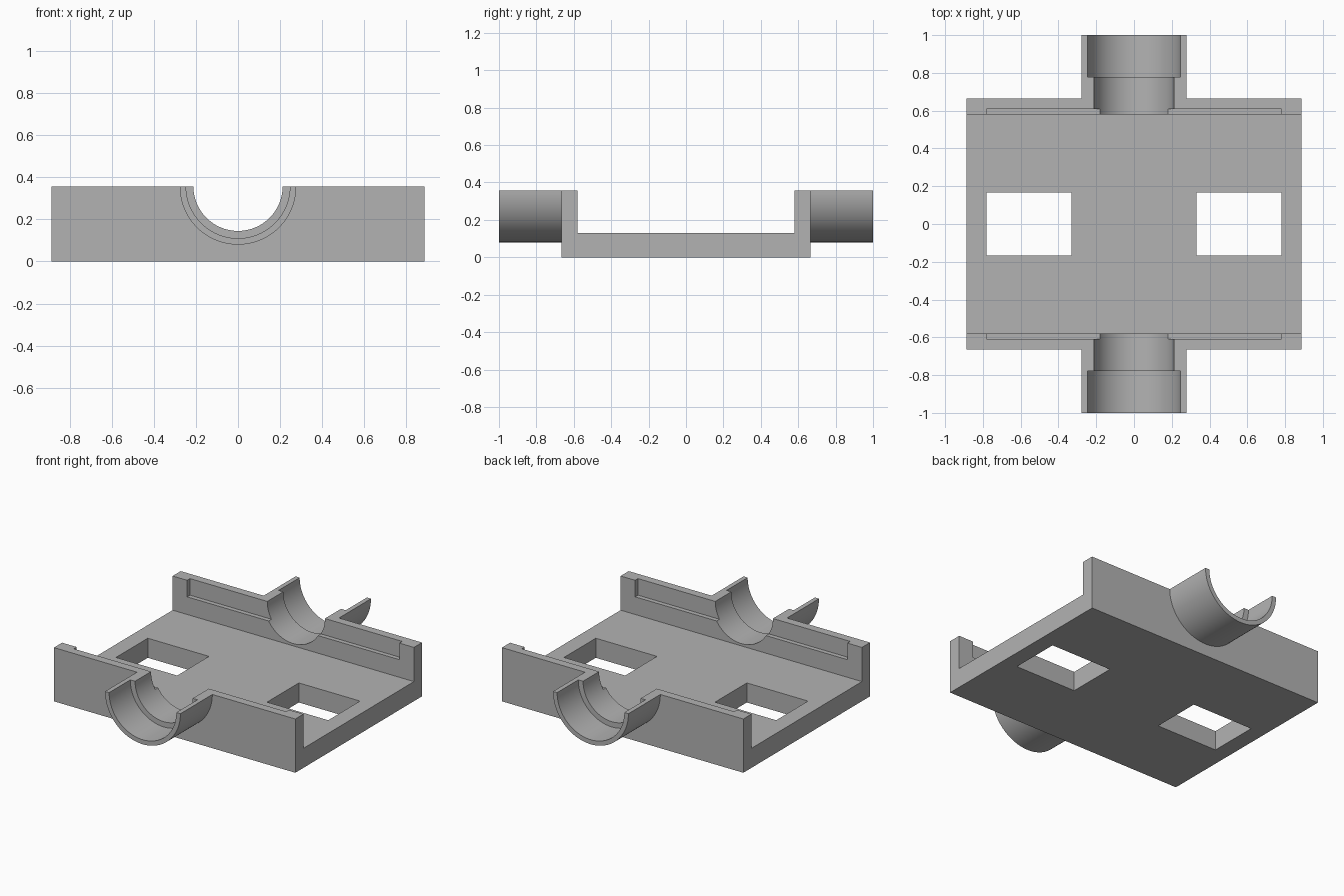
import bpy, bmesh, math
from mathutils import Matrix, Vector

cube = bpy.data.objects.get("Cube")
if cube:
    bpy.data.objects.remove(cube, do_unlink=True)

HALF_X, HALF_Y = 0.887, 0.665
TOP, FLOOR = 0.357, 0.13
WALL_IN = 0.58

grey = bpy.data.materials.new("plain grey")
grey.use_nodes = True
colour = (0.45, 0.45, 0.45, 1)
grey.diffuse_color = colour
grey.node_tree.nodes["Principled BSDF"].inputs["Base Color"].default_value = colour


def finish(name, bm):
    bmesh.ops.recalc_face_normals(bm, faces=bm.faces)
    mesh = bpy.data.meshes.new(name)
    bm.to_mesh(mesh)
    bm.free()
    mesh.materials.append(grey)
    obj = bpy.data.objects.new(name, mesh)
    bpy.context.collection.objects.link(obj)
    return obj


def box(name, low, high):
    low, high = Vector(low), Vector(high)
    bm = bmesh.new()
    bmesh.ops.create_cube(bm, size=1, matrix=Matrix.Translation((low + high) / 2)
                          @ Matrix.Diagonal((*(high - low), 1)))
    return finish(name, bm)


def rod(name, radius, y0, y1):
    """Cylinder along y whose axis lies on the top plane."""
    bm = bmesh.new()
    place = Matrix.Translation((0, (y0 + y1) / 2, TOP)) @ Matrix.Rotation(math.pi / 2, 4, "X")
    bmesh.ops.create_cone(bm, cap_ends=True, segments=96, radius1=radius,
                          radius2=radius, depth=abs(y1 - y0), matrix=place)
    return finish(name, bm)


def combine(target, tool, operation):
    mod = target.modifiers.new(tool.name, "BOOLEAN")
    mod.operation, mod.solver, mod.object = operation, "EXACT", tool
    bpy.context.view_layer.update()
    bpy.context.view_layer.objects.active = target
    bpy.ops.object.modifier_apply(modifier=mod.name)
    bpy.data.objects.remove(tool, do_unlink=True)


# Channel-shaped tray: floor with two upright walls, extruded along x
bm = bmesh.new()
high = TOP + 0.1
profile = [(-HALF_Y, 0), (HALF_Y, 0), (HALF_Y, high), (WALL_IN, high),
           (WALL_IN, FLOOR), (-WALL_IN, FLOOR), (-WALL_IN, high), (-HALF_Y, high)]
face = bm.faces.new([bm.verts.new((-HALF_X, y, z)) for y, z in profile])
extruded = bmesh.ops.extrude_face_region(bm, geom=[face])["geom"]
bmesh.ops.translate(bm, vec=(2 * HALF_X, 0, 0),
                    verts=[v for v in extruded if isinstance(v, bmesh.types.BMVert)])
tray = finish("half_housing_tray", bm)

# Pipe collars, stepped bores and seal grooves at both ends
for s in (-1, 1):
    combine(tray, rod("collar", 0.277, s * 0.62, s), "UNION")
for s in (-1, 1):
    combine(tray, rod("narrow_bore", 0.212, s * 0.5, s * 1.1), "DIFFERENCE")
    combine(tray, rod("wide_bore", 0.247, s * 0.778, s * 1.1), "DIFFERENCE")
    y0, y1 = sorted((s * 0.5, s * 0.61))
    combine(tray, box("groove", (-0.78, y0, 0.247), (0.78, y1, 0.6)), "DIFFERENCE")

# Rectangular floor windows
for s in (-1, 1):
    x0, x1 = sorted((s * 0.33, s * 0.78))
    combine(tray, box("window", (x0, -0.167, -0.1), (x1, 0.167, 0.3)), "DIFFERENCE")

# Trim everything flat at the top plane
combine(tray, box("top_trim", (-1.2, -1.2, TOP), (1.2, 1.2, 1)), "DIFFERENCE")

bpy.ops.object.select_all(action="DESELECT")
tray.select_set(True)
bpy.context.view_layer.objects.active = tray
bpy.ops.object.shade_smooth_by_angle(angle=math.radians(30))
